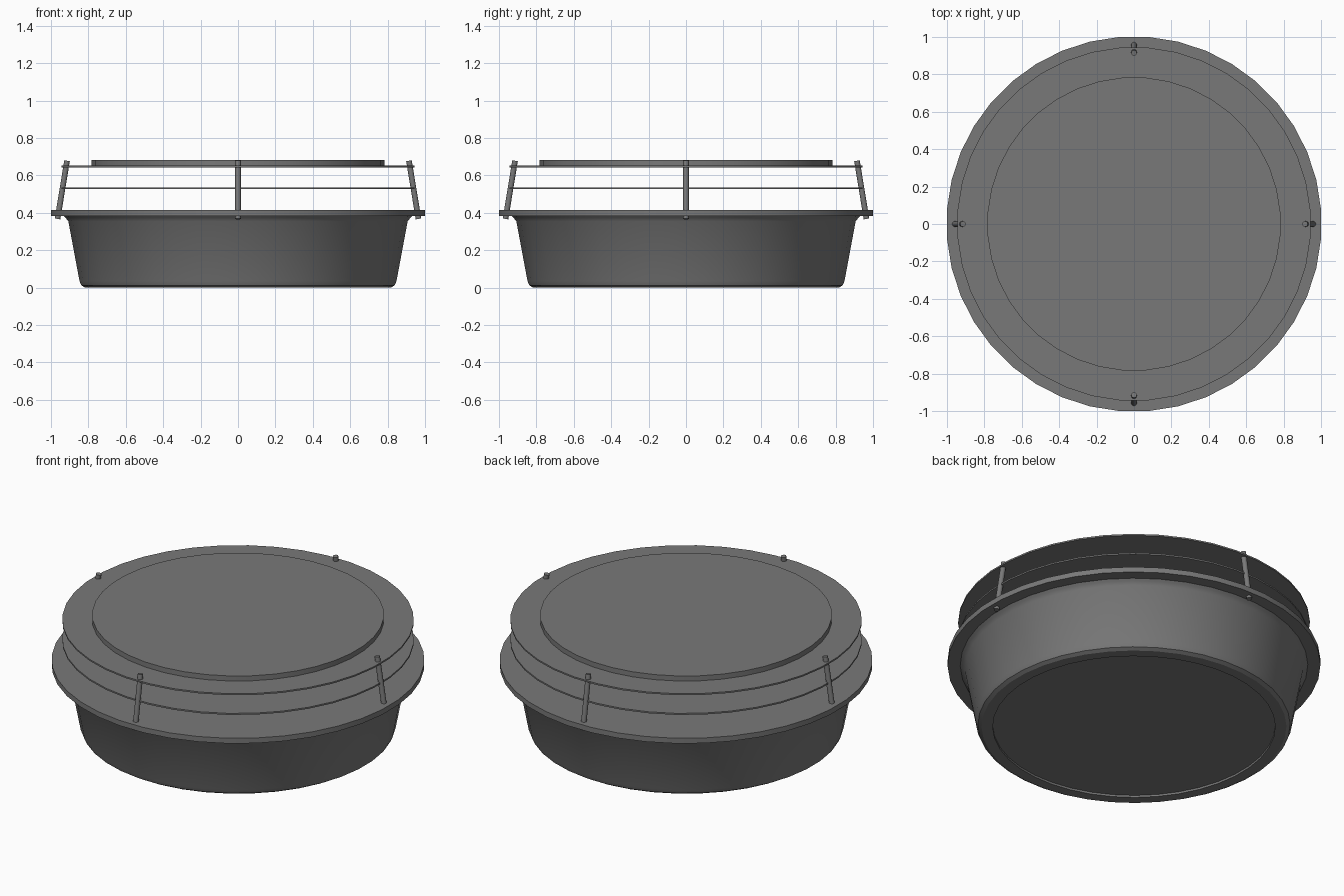
import bpy
import bmesh
from math import cos, sin, pi, radians
from mathutils import Vector

SIDES = 40

cube = bpy.data.objects.get("Cube")
if cube:
    bpy.data.objects.remove(cube, do_unlink=True)

# One grey for everything
grey = bpy.data.materials.new("dark grey")
grey.use_nodes = True
colour = (0.19, 0.19, 0.19, 1)
grey.diffuse_color = colour
grey.node_tree.nodes["Principled BSDF"].inputs["Base Color"].default_value = colour


def finish(bm, name):
    bmesh.ops.recalc_face_normals(bm, faces=bm.faces)
    mesh = bpy.data.meshes.new(name)
    bm.to_mesh(mesh)
    bm.free()
    mesh.materials.append(grey)
    obj = bpy.data.objects.new(name, mesh)
    bpy.context.collection.objects.link(obj)
    bpy.ops.object.select_all(action='DESELECT')
    obj.select_set(True)
    bpy.context.view_layer.objects.active = obj
    bpy.ops.object.shade_smooth_by_angle(angle=radians(30))
    return obj


def lathe(name, profile):
    """Turn a (radius, height) profile into a closed solid with flat ends."""
    bm = bmesh.new()
    rings = []
    for r, z in profile:
        angles = [2 * pi * (i + 0.5) / SIDES for i in range(SIDES)]
        rings.append([bm.verts.new((r * cos(a), r * sin(a), z)) for a in angles])
    for low, high in zip(rings, rings[1:]):
        for i in range(SIDES):
            j = (i + 1) % SIDES
            bm.faces.new((low[i], low[j], high[j], high[i]))
    bm.faces.new(rings[0])
    bm.faces.new(rings[-1])
    return finish(bm, name)


def disc(name, radius, bottom, top):
    return lathe(name, [(radius, bottom), (radius, top)])


# Tapered bowl with a shallow recess underneath and a flared lip
lathe("bowl", [(0.76, 0.012), (0.76, 0), (0.82, 0), (0.84, 0.012), (0.85, 0.035),
               (0.91, 0.355), (0.925, 0.373), (0.942, 0.39)])

# Flange and the stacked plates above it
disc("flange", 1.003, 0.383, 0.414)
disc("middle_plate", 0.946, 0.526, 0.535)
disc("top_plate", 0.946, 0.643, 0.652)
disc("cap", 0.785, 0.65, 0.682)

# Four leaning posts, one on each side
for i, side in enumerate(("left", "back", "right", "front")):
    out = Vector((cos(i * pi / 2), sin(i * pi / 2), 0))
    foot = out * 0.965 + Vector((0, 0, 0.367))
    head = out * 0.914 + Vector((0, 0, 0.678))
    axis = head - foot
    bm = bmesh.new()
    bmesh.ops.create_cone(bm, cap_ends=True, segments=16, radius1=0.015,
                          radius2=0.015, depth=axis.length)
    post = finish(bm, side + "_post")
    post.location = (foot + head) / 2
    post.rotation_mode = 'QUATERNION'
    post.rotation_quaternion = axis.to_track_quat('Z', 'Y')
